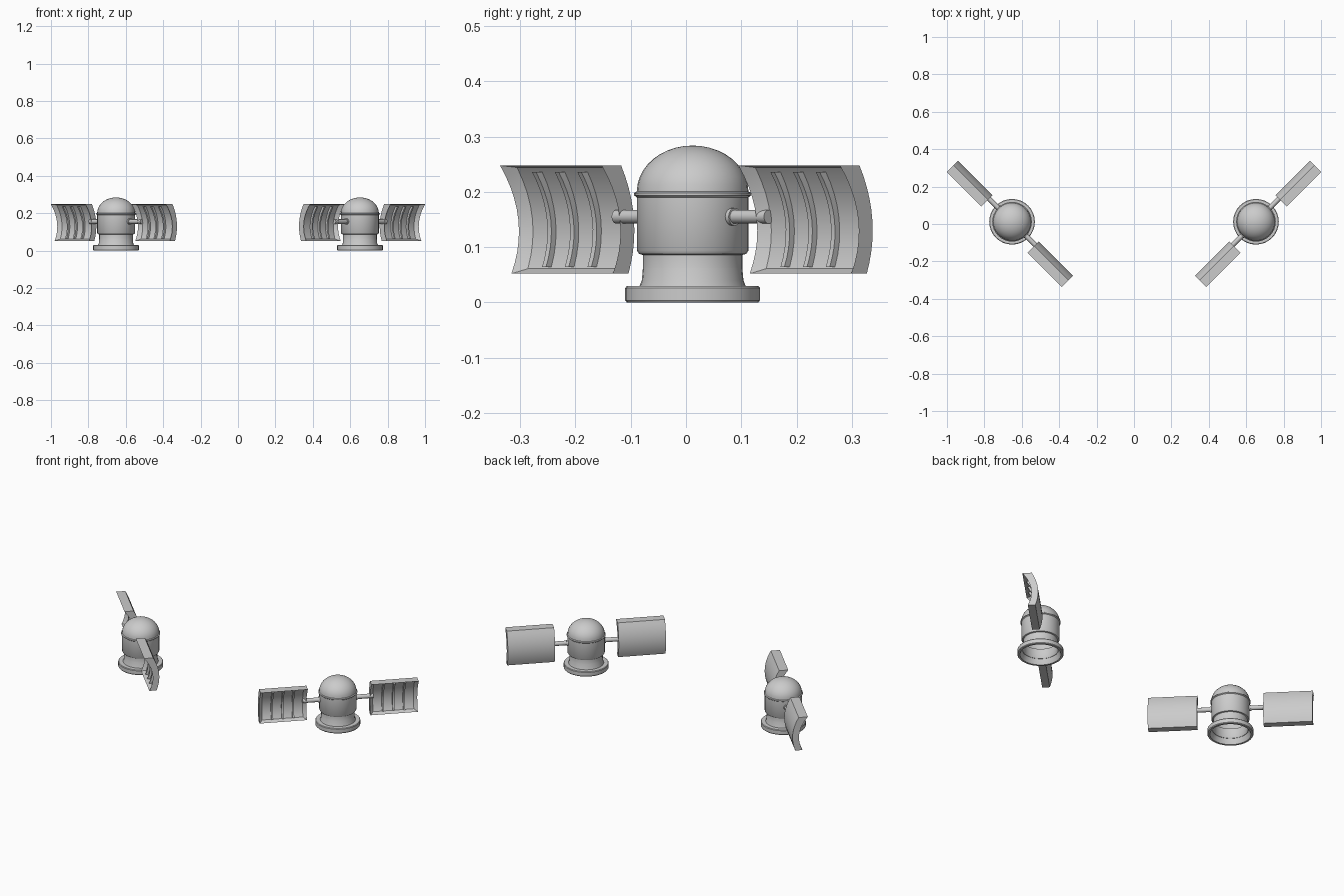
import bpy, bmesh, math
from mathutils import Vector, Matrix

if "Cube" in bpy.data.objects:
    bpy.data.objects.remove(bpy.data.objects["Cube"])

CX, CY, R2 = 0.652, 0.012, math.sqrt(0.5)


def place(side, u, v, z):
    """u runs along the arms, v points to the concave panel face; side mirrors in x"""
    return Vector((side * (CX + (u + v) * R2), CY + (u - v) * R2, z))


def finish(name, bm, angle=35):
    bmesh.ops.recalc_face_normals(bm, faces=bm.faces[:])
    me = bpy.data.meshes.new(name)
    bm.to_mesh(me)
    bm.free()
    ob = bpy.data.objects.new(name, me)
    bpy.context.collection.objects.link(ob)
    bpy.ops.object.select_all(action='DESELECT')
    ob.select_set(True)
    bpy.context.view_layer.objects.active = ob
    bpy.ops.object.shade_smooth_by_angle(angle=math.radians(angle))
    return ob


def curve(z, lo, mid, hi):
    """parabola through three values at the bottom, middle and top of a panel"""
    t = (z - 0.05) / 0.198
    return lo * (1 - t) * (1 - 2 * t) + mid * 4 * t * (1 - t) + hi * t * (2 * t - 1)


def front(z):
    return curve(z, 0.030, 0.011, 0.058)


def back(z):
    return curve(z, -0.010, -0.025, 0.008)


def curved_slab(bm, side, u0, u1, z0, z1, f, b, n=10):
    """bent plate between curves f and b; returns its front faces"""
    rows = []
    for i in range(n + 1):
        z = z0 + (z1 - z0) * i / n
        rows.append([bm.verts.new(place(side, u, v, z))
                     for u, v in ((u0, f(z)), (u1, f(z)), (u1, b(z)), (u0, b(z)))])
    fronts = []
    for a, c in zip(rows, rows[1:]):
        for k in range(4):
            m = (k + 1) % 4
            face = bm.faces.new((a[k], a[m], c[m], c[k]))
            if k == 0:
                fronts.append(face)
    bm.faces.new(rows[0])
    bm.faces.new(rows[-1])
    return fronts


def lathe(name, side, profile, segs=32):
    bm = bmesh.new()
    vs = [bm.verts.new((r, 0, z)) for r, z in profile]
    es = [bm.edges.new(p) for p in zip(vs, vs[1:])]
    bmesh.ops.spin(bm, geom=vs + es, cent=(0, 0, 0), axis=(0, 0, 1),
                   angle=math.tau, steps=segs, use_duplicate=False)
    bmesh.ops.remove_doubles(bm, verts=bm.verts[:], dist=1e-5)
    bmesh.ops.translate(bm, verts=bm.verts[:], vec=(side * CX, CY, 0))
    return finish(name, bm)


def rod(bm, side, u0, u1, r):
    d = place(side, u1, 0, 0.155) - place(side, u0, 0, 0.155)
    mid = place(side, (u0 + u1) / 2, 0, 0.155)
    rot = d.to_track_quat('Z', 'Y').to_matrix().to_4x4()
    bmesh.ops.create_cone(bm, cap_ends=True, segments=16, radius1=r, radius2=r,
                          depth=d.length, matrix=Matrix.Translation(mid) @ rot)


# body outline: hollow foot, flange, neck, drum, rim and dome
outline = [(0.088, 0.085), (0.092, 0.04), (0.108, 0.0), (0.119, 0.0), (0.122, 0.004),
           (0.122, 0.026), (0.119, 0.030), (0.094, 0.030), (0.090, 0.036), (0.090, 0.086),
           (0.097, 0.088), (0.101, 0.094), (0.101, 0.190), (0.106, 0.194), (0.106, 0.198),
           (0.101, 0.201)]
outline += [(0.101 * math.cos(i * math.pi / 20), 0.201 + 0.083 * math.sin(i * math.pi / 20))
            for i in range(1, 10)] + [(0.0, 0.284)]

for side, label in ((-1, "left"), (1, "right")):
    lathe(label + "_body", side, outline)
    for end, where in ((-1, "front"), (1, "rear")):
        # arm with a small collar at the drum
        bm = bmesh.new()
        rod(bm, side, end * 0.08, end * 0.195, 0.0125)
        rod(bm, side, end * 0.09, end * 0.108, 0.016)
        finish(f"{label}_{where}_arm", bm)

        # curved panel with a recessed front
        bm = bmesh.new()
        faces = curved_slab(bm, side, end * 0.175, end * 0.435, 0.052, 0.248, front, back)
        bmesh.ops.recalc_face_normals(bm, faces=bm.faces[:])
        bmesh.ops.inset_region(bm, faces=faces, thickness=0.018, depth=-0.018,
                               use_even_offset=True)
        finish(f"{label}_{where}_panel", bm)

        # ribs dividing the recess
        bm = bmesh.new()
        for k in range(3):
            c = 0.247 + 0.058 * k
            curved_slab(bm, side, end * (c - 0.005), end * (c + 0.005), 0.064, 0.236,
                        lambda z: front(z) - 0.006, lambda z: front(z) - 0.028)
        finish(f"{label}_{where}_ribs", bm)
